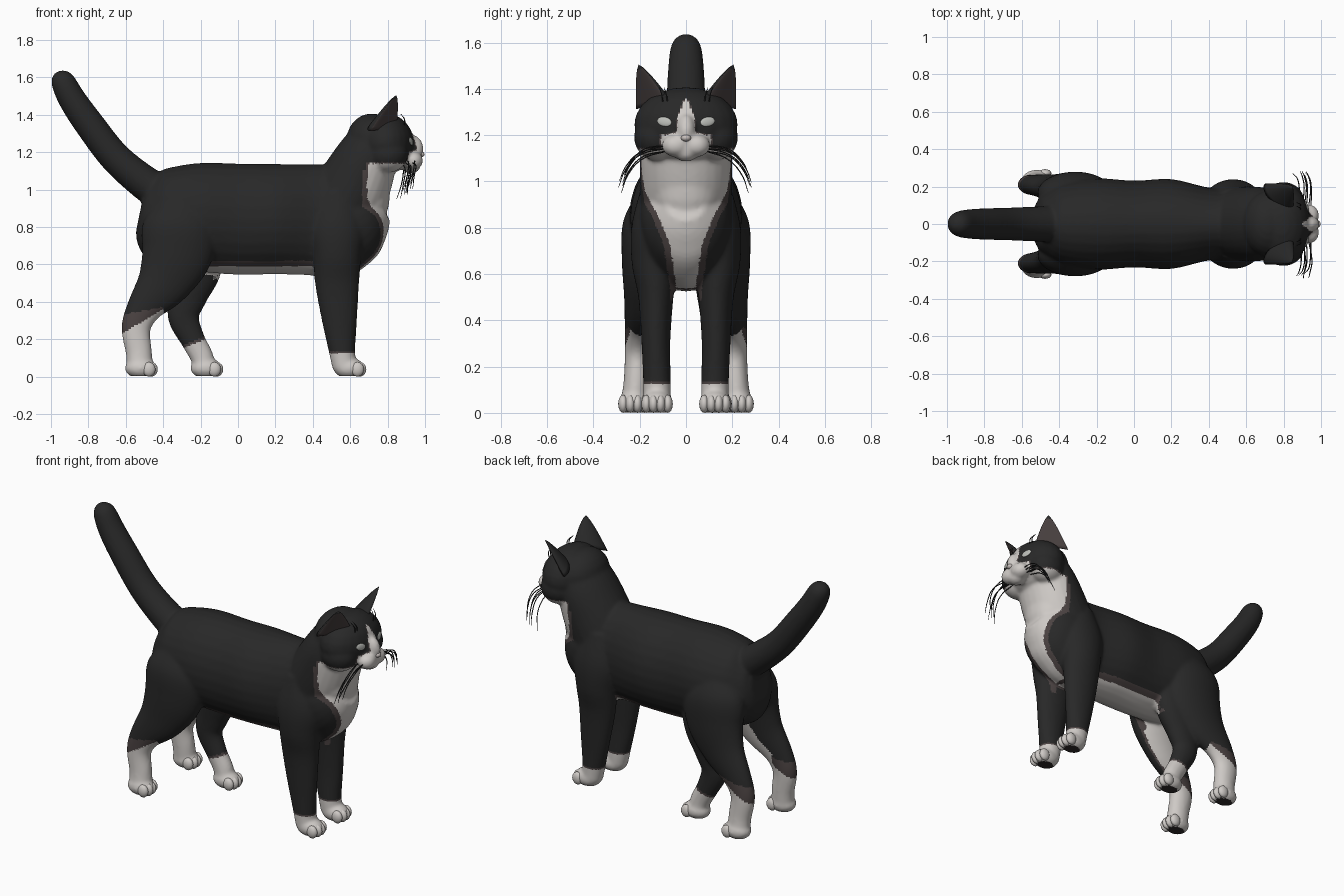
import bpy, bmesh, math, random
from mathutils import Vector, Matrix
from mathutils.bvhtree import BVHTree

if "Cube" in bpy.data.objects:
    bpy.data.objects.remove(bpy.data.objects["Cube"])

random.seed(3)


def material(name, rgb):
    m = bpy.data.materials.new(name)
    m.diffuse_color = (*rgb, 1)
    m.use_nodes = True
    m.node_tree.nodes["Principled BSDF"].inputs["Base Color"].default_value = m.diffuse_color
    return m


BLACK = material("black fur", (0.021, 0.021, 0.021))
WHITE = material("white fur", (0.62, 0.59, 0.565))
BROWN = material("brown border fur", (0.07, 0.055, 0.054))
EYE = material("pale eye", (0.50, 0.51, 0.48))
NOSE = material("pale nose", (0.57, 0.52, 0.50))
PAD = material("dark paw pad", (0.03, 0.024, 0.024))


def make_object(name, bm, mats):
    bmesh.ops.recalc_face_normals(bm, faces=bm.faces)
    me = bpy.data.meshes.new(name)
    bm.to_mesh(me)
    bm.free()
    for m in mats:
        me.materials.append(m)
    me.polygons.foreach_set("use_smooth", [True] * len(me.polygons))
    ob = bpy.data.objects.new(name, me)
    bpy.context.collection.objects.link(ob)
    return ob


def ball(bm, c, r, rot=Matrix(), seg=24):
    mat = Matrix.Translation(c) @ rot @ Matrix.Diagonal((*r, 1))
    bmesh.ops.create_uvsphere(bm, u_segments=seg, v_segments=seg // 2, radius=1, matrix=mat)


def tube(bm, pts, side=1, steps=5, seg=28):
    """Smooth tube through (x, y, z, radius in profile, radius sideways)."""
    p = [Vector(q) for q in pts]
    p = [p[0] * 2 - p[1]] + p + [p[-1] * 2 - p[-2]]
    path = []
    for i in range(1, len(p) - 2):
        a, b, c, d = p[i - 1:i + 3]
        for k in range(steps):
            t = k / steps
            path.append((b * 2 + (c - a) * t + (a * 2 - b * 5 + c * 4 - d) * t * t
                         + (b * 3 - a - c * 3 + d) * t ** 3) * 0.5)
    path.append(p[-2])
    rings = []
    for i, q in enumerate(path):
        tan = path[min(i + 1, len(path) - 1)] - path[max(i - 1, 0)]
        tan = Vector(tan[:3]).normalized()
        n = tan.cross(Vector((0, 1, 0))).normalized()
        l = n.cross(tan)
        ring = []
        for k in range(seg):
            w = math.tau * k / seg
            v = Vector(q[:3]) + n * (q[3] * math.cos(w)) + l * (q[4] * math.sin(w))
            ring.append(bm.verts.new((v.x, v.y * side, v.z)))
        rings.append(ring)
    for r0, r1 in zip(rings, rings[1:]):
        for k in range(seg):
            bm.faces.new((r0[k], r0[k - 1], r1[k - 1], r1[k]))
    bm.faces.new(rings[0])
    bm.faces.new(rings[-1])


# Torso, neck, tail
bm = bmesh.new()
tube(bm, [(-.525, 0, .875, .10, .09), (-.50, 0, .87, .175, .14), (-.44, 0, .86, .24, .19),
          (-.36, 0, .855, .265, .225), (-.20, 0, .853, .29, .245), (0, 0, .842, .297, .232),
          (.2, 0, .842, .295, .24), (.4, 0, .838, .297, .195), (.52, 0, .83, .305, .20),
          (.62, 0, .85, .26, .20), (.70, 0, .885, .185, .17), (.765, 0, .92, .10, .09)])
tube(bm, [(.56, 0, .90, .20, .20), (.625, 0, 1.03, .195, .20), (.685, 0, 1.16, .17, .195),
          (.74, 0, 1.27, .14, .17)])
ball(bm, (.69, 0, .97), (.122, .15, .19))                      # chest ruff
tube(bm, [(-.40, 0, .98, .10, .10), (-.49, 0, 1.03, .093, .095), (-.655, 0, 1.17, .084, .088),
          (-.795, 0, 1.35, .08, .084), (-.885, 0, 1.48, .074, .078), (-.932, 0, 1.57, .066, .068),
          (-.951, 0, 1.61, .05, .05), (-.96, 0, 1.632, .02, .02)])
# Head
ball(bm, (.79, 0, 1.245), (.152, .225, .162))
ball(bm, (.715, 0, 1.265), (.135, .175, .142))
ball(bm, (.925, 0, 1.215), (.068, .045, .08))
ball(bm, (.925, 0, 1.125), (.05, .055, .04))
toes = bmesh.new()


def paw(x, y):
    ball(bm, (x - .01, y, .045), (.085, .066, .056))
    for k in (-1.5, -.5, .5, 1.5):
        ball(toes, (x + .052 - .012 * abs(k), y + k * .031, .039), (.035, .0215, .039), seg=16)


for s in (1, -1):
    ball(bm, (.80, s * .125, 1.19), (.11, .10, .10))          # cheek
    ball(bm, (.935, s * .045, 1.155), (.055, .06, .05))       # whisker pad
    # hind leg
    tube(bm, [(-.30, .13, .92, .14, .09), (-.31, .155, .80, .20, .12), (-.33, .175, .65, .19, .103),
              (-.40, .19, .50, .145, .078), (-.50, .205, .37, .095, .06),
              (-.545, .21, .26, .078, .054), (-.53, .215, .13, .07, .055),
              (-.525, .222, .05, .07, .06)], s)
    paw(-.51, s * .225)
    # front leg
    tube(bm, [(.53, .10, .98, .10, .09), (.53, .125, .80, .15, .11), (.53, .135, .65, .13, .10),
              (.53, .13, .50, .118, .076), (.543, .13, .30, .094, .062),
              (.557, .125, .13, .07, .06), (.57, .125, .05, .065, .06)], s)
    paw(.605, s * .125)
# extra hind leg, set further forward under the belly
tube(bm, [(-.18, .12, .70, .12, .09), (-.22, .125, .56, .125, .085), (-.265, .13, .43, .10, .07),
          (-.292, .13, .32, .084, .058), (-.243, .13, .20, .066, .052),
          (-.195, .13, .11, .062, .052), (-.18, .13, .05, .06, .058)])
paw(-.16, .13)

# Fuse the parts into one smooth skin
body = make_object("cat_body", bm, [])
rm = body.modifiers.new("fuse", 'REMESH')
rm.mode, rm.voxel_size = 'VOXEL', 0.01
sm = body.modifiers.new("soften", 'SMOOTH')
sm.factor, sm.iterations = 0.5, 8
skin = bpy.data.meshes.new_from_object(body.evaluated_get(bpy.context.evaluated_depsgraph_get()))
body.modifiers.clear()
body.data = skin
skin.materials.clear()
for m in (BLACK, WHITE, BROWN, PAD):
    skin.materials.append(m)
for v in skin.vertices:                                        # flat soles
    v.co.z = max(v.co.z, .002)

CHEST = [(.48, .04), (.55, .042), (.73, .07), (.85, .12), (.95, .175), (1.08, .21), (1.2, .21)]


def chest_width(z):
    for (z0, w0), (z1, w1) in zip(CHEST, CHEST[1:]):
        if z0 <= z <= z1:
            return w0 + (w1 - w0) * (z - z0) / (z1 - z0)
    return -1


def fur(c, n):
    """Each zone gives depth inside its white patch and the width of its brown border."""
    x, y, z = c.x, abs(c.y), c.z
    if z < .02 and n.z < -.85:
        return 3
    zones = []
    if x > .56 and z > .48:                                    # chest
        left = x - (.69 if z > .8 else .58)
        zones.append((min(chest_width(z) - y, left, 1.14 - z), .028 if z < 1.1 else .008))
    if x > .86 and z > 1.07:                                   # muzzle and blaze
        zones.append((min(.108 - y, 1.2 - z), .005))
        zones.append((min(.038 * min(1, (1.37 - z) / .1) - y, 1.355 - z), .004))
        zones.append((min(.075 - y, 1.225 - z - y * .3), .004))
    if -.36 < x < .56 and .52 < z < .62 and n.z < -.3:         # belly
        zones.append((min((.12 if x < .42 else .04) - y, .59 - z), .035))
    if x < -.4 and z < .6:                                     # hind feet
        zones.append((.23 + (x + .62) * .6 - z, .10 - (x + .62) * .4))
    if c.y < 0 and -.5 < x < -.2 and .3 < z < .6 and n.y > .4 and n.x > -.1:  # inner thigh
        zones.append((n.y - .6, .2))
    if -.4 <= x < 0 and z < .4:                                # extra hind foot
        zones.append((.17 + (x + .25) * .4 - z, .015))
    if x > .4 and z < .3:                                      # front feet
        zones.append((.125 - z, .012))
    if any(d > 0 for d, _ in zones):
        return 1
    return 2 if any(d > -b for d, b in zones) else 0


for f in skin.polygons:
    f.material_index = fur(f.center, f.normal)
    f.use_smooth = True

make_object("toes", toes, [WHITE])

# Ears: tapered half cones with a brown inner side
bm = bmesh.new()
base, tip = Vector((.775, .15, 1.335)), Vector((.845, .205, 1.505))
u = Vector((.075, -.066, .022))
back = u.cross(tip - base).normalized()
rows, seg = 9, 24
for s in (1, -1):
    rings = []
    for i in range(rows):
        t = i / rows
        k = (1 - t) ** .75
        ring = []
        for j in range(seg):
            w = math.tau * j / seg
            depth = .055 if w <= math.pi else .012
            v = base.lerp(tip, t) + u * (k * math.cos(w)) + back * (k * depth * math.sin(w))
            ring.append(bm.verts.new((v.x, v.y * s, v.z)))
        rings.append(ring)
    top = bm.verts.new((tip.x, tip.y * s, tip.z))
    bm.faces.new(rings[0])
    for i in range(rows):
        for j in range(seg):
            a, b = rings[i][j], rings[i][(j + 1) % seg]
            end = (rings[i + 1][(j + 1) % seg], rings[i + 1][j]) if i < rows - 1 else (top,)
            f = bm.faces.new((a, b, *end))
            f.material_index = 1 if seg * .54 < j < seg * .94 and i < rows - 1 else 0
make_object("ears", bm, [BLACK, BROWN])

# Eyes laid on the face, and nose
probe = bmesh.new()
probe.from_mesh(skin)
tree = BVHTree.FromBMesh(probe)
probe.free()
bm = bmesh.new()
for s in (1, -1):
    p, n, _, _ = tree.ray_cast(Vector((1.2, s * .093, 1.258)), Vector((-1, 0, 0)))
    rot = n.to_track_quat('X', 'Z').to_matrix().to_4x4() @ Matrix.Rotation(s * .2, 4, 'X')
    ball(bm, p, (.007, .033, .02), rot)
make_object("eyes", bm, [EYE])
bm = bmesh.new()
ball(bm, (.977, 0, 1.188), (.02, .022, .016))
make_object("nose", bm, [NOSE])

# Whiskers and brow hairs
cu = bpy.data.curves.new("whiskers", 'CURVE')
cu.dimensions, cu.bevel_depth, cu.bevel_resolution, cu.resolution_u = '3D', .003, 1, 6


def hair(*pts):
    sp = cu.splines.new('BEZIER')
    sp.bezier_points.add(len(pts) - 1)
    for b, q in zip(sp.bezier_points, pts):
        b.co = q
        b.handle_left_type = b.handle_right_type = 'AUTO'
    sp.bezier_points[-1].radius = .4


for s in (1, -1):
    for k in range(6):
        j = random.uniform(-.012, .012)
        x, z = .945 - k * .012, 1.155 - (k % 3) * .012
        hair((x, s * .085, z), (x + .01 + j, s * (.19 + j), z - .015 - k * .004),
             (x + j, s * (.25 + j), z - .07 - k * .006),
             (x - .015 + 2 * j, s * (.28 + j), z - .13 - k * .01))
    for k in range(2):
        y = .08 + k * .02
        hair((.89, s * y, 1.345), (.89, s * (y + .005), 1.375), (.87, s * (y + .015), 1.405))
cu.materials.append(BLACK)
bpy.context.collection.objects.link(bpy.data.objects.new("whiskers", cu))
